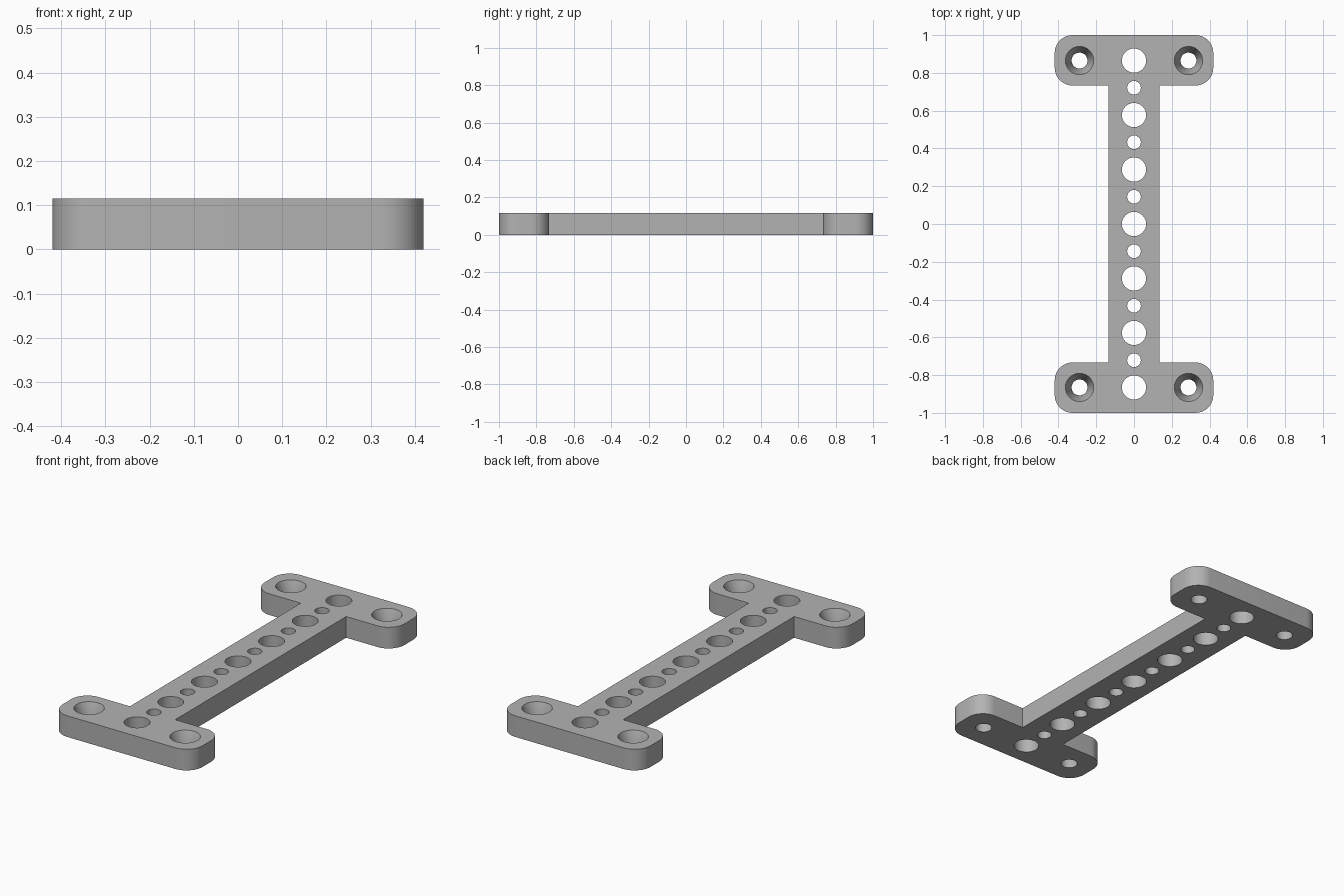
import bpy, bmesh, math
from mathutils import Matrix

old = bpy.data.objects.get("Cube")
if old:
    bpy.data.objects.remove(old, do_unlink=True)

THICK = 0.115
PITCH = 0.1442
END_X, BAR_X, SHOULDER_Y = 0.42, 0.136, 0.733
CORNER = 0.095

grey = bpy.data.materials.new("plain grey")
grey.use_nodes = True
colour = (0.45, 0.45, 0.45, 1)
grey.diffuse_color = colour
grey.node_tree.nodes["Principled BSDF"].inputs["Base Color"].default_value = colour


def make_object(name, bm):
    mesh = bpy.data.meshes.new(name)
    bmesh.ops.recalc_face_normals(bm, faces=bm.faces)
    bm.to_mesh(mesh)
    bm.free()
    mesh.materials.append(grey)
    obj = bpy.data.objects.new(name, mesh)
    bpy.context.collection.objects.link(obj)
    return obj


def corner(cx, cy, start, steps=10):
    """Points of a quarter circle, counter-clockwise from the start angle."""
    return [(cx + CORNER * math.cos(start + math.pi / 2 * i / steps),
             cy + CORNER * math.sin(start + math.pi / 2 * i / steps))
            for i in range(steps + 1)]


# I-shaped plate: one half of the outline, then the same turned half way round
cx = END_X - CORNER
half = [(BAR_X, SHOULDER_Y)]
half += corner(cx, SHOULDER_Y + CORNER, -math.pi / 2)
half += corner(cx, 1 - CORNER, 0)
half += corner(-cx, 1 - CORNER, math.pi / 2)
half += corner(-cx, SHOULDER_Y + CORNER, math.pi)
half += [(-BAR_X, SHOULDER_Y)]
outline = half + [(-x, -y) for x, y in half]

bm = bmesh.new()
base = bm.faces.new([bm.verts.new((x, y, 0)) for x, y in outline])
top = bmesh.ops.extrude_face_region(bm, geom=[base])["geom"]
bmesh.ops.translate(bm, vec=(0, 0, THICK),
                    verts=[v for v in top if isinstance(v, bmesh.types.BMVert)])
plate = make_object("mounting_plate", bm)


def add_cutter(bm, x, y, profile, sides=48):
    """Closed turned solid from (radius, height) pairs, bottom to top."""
    rings = [[bm.verts.new((x + r * math.cos(math.tau * i / sides),
                            y + r * math.sin(math.tau * i / sides), z))
              for i in range(sides)] for r, z in profile]
    bm.faces.new(rings[0][::-1])
    bm.faces.new(rings[-1])
    for low, high in zip(rings, rings[1:]):
        for i in range(sides):
            j = (i + 1) % sides
            bm.faces.new((low[i], low[j], high[j], high[i]))


# Row of alternating large and small holes, and tapered screw holes at the ends
bm = bmesh.new()
for i in range(-6, 7):
    r = 0.064 if i % 2 == 0 else 0.036
    add_cutter(bm, 0, i * PITCH, [(r, -0.05), (r, THICK + 0.05)])
taper = [(0.042, -0.05), (0.042, 0.03), (0.075, THICK), (0.075, THICK + 0.05)]
for sx in (-1, 1):
    for sy in (-1, 1):
        add_cutter(bm, sx * 2 * PITCH, sy * 6 * PITCH, taper)
cutter = make_object("hole_cutter", bm)
cutter.hide_render = True

cut = plate.modifiers.new("holes", "BOOLEAN")
cut.operation = "DIFFERENCE"
cut.solver = "EXACT"
cut.object = cutter

bpy.ops.object.select_all(action="DESELECT")
plate.select_set(True)
bpy.context.view_layer.objects.active = plate
bpy.ops.object.modifier_apply(modifier=cut.name)
bpy.data.objects.remove(cutter, do_unlink=True)
bpy.ops.object.shade_smooth_by_angle(angle=math.radians(30))
